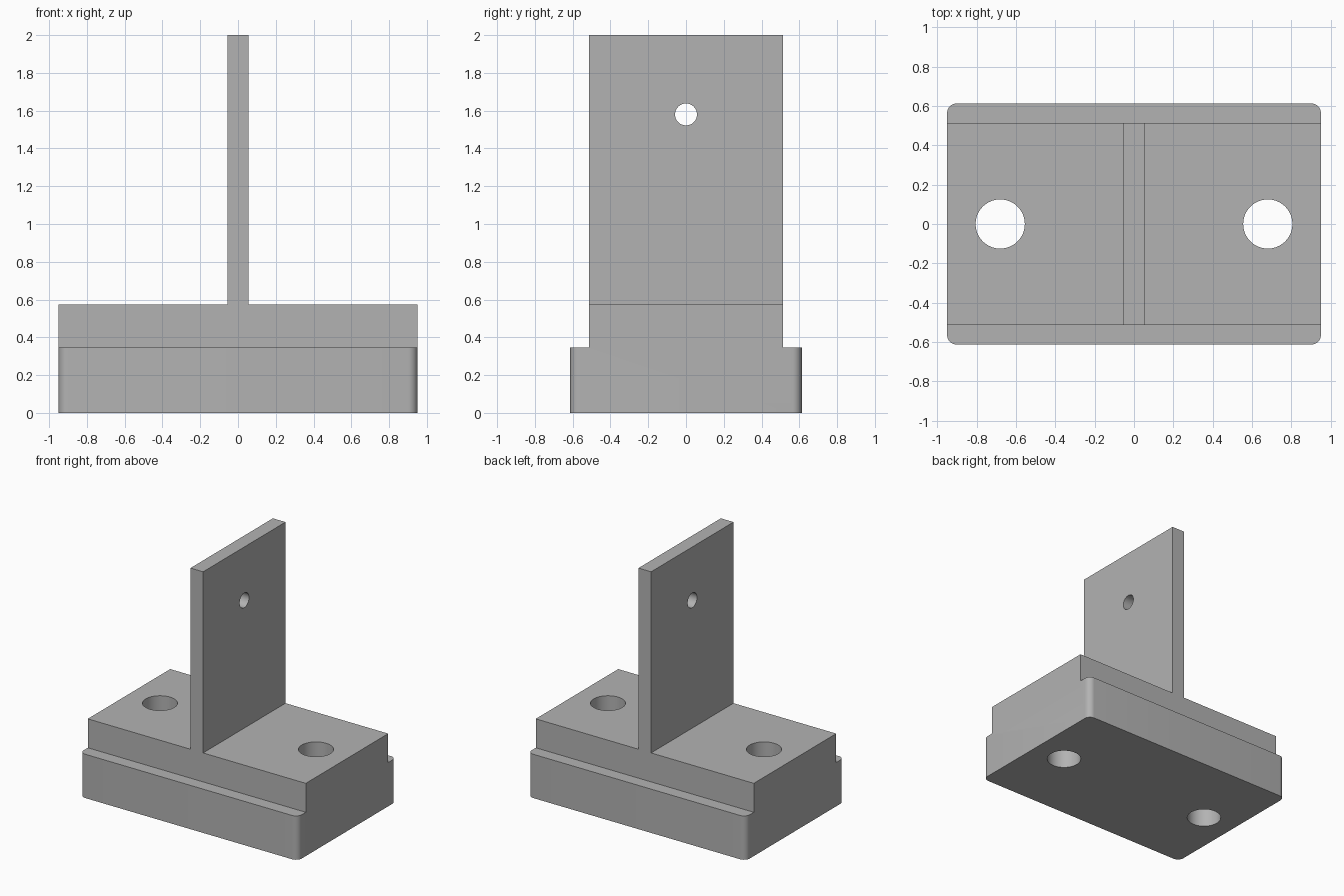
import bpy, bmesh, math
from mathutils import Matrix, Vector

default = bpy.data.objects.get("Cube")
if default:
    bpy.data.objects.remove(default, do_unlink=True)

HALF_X, BASE_Y, BLOCK_Y = 0.95, 0.613, 0.513
BASE_Z, BLOCK_Z, TOP_Z = 0.345, 0.573, 2.0
PLATE_X = 0.055

grey = bpy.data.materials.new("plain grey")
grey.use_nodes = True
colour = (0.45, 0.45, 0.45, 1)
grey.diffuse_color = colour
grey.node_tree.nodes["Principled BSDF"].inputs["Base Color"].default_value = colour


def make_object(name, bm):
    bmesh.ops.recalc_face_normals(bm, faces=bm.faces)
    mesh = bpy.data.meshes.new(name)
    bm.to_mesh(mesh)
    bm.free()
    mesh.materials.append(grey)
    obj = bpy.data.objects.new(name, mesh)
    bpy.context.collection.objects.link(obj)
    return obj


def extrude(name, outline, direction):
    """Solid made by sweeping a closed outline along a direction."""
    bm = bmesh.new()
    face = bm.faces.new([bm.verts.new(p) for p in outline])
    swept = bmesh.ops.extrude_face_region(bm, geom=[face])["geom"]
    verts = [v for v in swept if isinstance(v, bmesh.types.BMVert)]
    bmesh.ops.translate(bm, verts=verts, vec=Vector(direction))
    return make_object(name, bm)


def drill(name, radius, depth, matrix):
    bm = bmesh.new()
    bmesh.ops.create_cone(bm, cap_ends=True, segments=64, radius1=radius,
                          radius2=radius, depth=depth, matrix=matrix)
    return make_object(name, bm)


def combine(target, tool, operation):
    mod = target.modifiers.new(tool.name, "BOOLEAN")
    mod.operation, mod.solver, mod.object = operation, "EXACT", tool
    bpy.context.view_layer.objects.active = target
    bpy.ops.object.modifier_apply(modifier=mod.name)
    bpy.data.objects.remove(tool, do_unlink=True)


# Base slab with rounded upright corners
radius, steps = 0.05, 8
outline = []
for i, (sx, sy) in enumerate([(1, 1), (-1, 1), (-1, -1), (1, -1)]):
    for k in range(steps + 1):
        a = math.pi / 2 * (i + k / steps)
        outline.append((sx * (HALF_X - radius) + radius * math.cos(a),
                        sy * (BASE_Y - radius) + radius * math.sin(a), 0))
bracket = extrude("mounting_bracket", outline, (0, 0, BASE_Z))

# Raised block and thin upright plate as one T profile
right_half = [(HALF_X, BASE_Z), (HALF_X, BLOCK_Z), (PLATE_X, BLOCK_Z), (PLATE_X, TOP_Z)]
profile = right_half + [(-x, z) for x, z in reversed(right_half)]
tee = extrude("block_and_plate", [(x, -BLOCK_Y, z) for x, z in profile], (0, 2 * BLOCK_Y, 0))
combine(bracket, tee, "UNION")

# Two bolt holes through the base, one small hole through the plate
for side in (-1, 1):
    combine(bracket, drill("bolt_hole", 0.125, 2, Matrix.Translation((side * 0.68, 0, 0.3))),
            "DIFFERENCE")
across = Matrix.Translation((0, 0, 1.58)) @ Matrix.Rotation(math.pi / 2, 4, "Y")
combine(bracket, drill("plate_hole", 0.058, 1, across), "DIFFERENCE")

# Smooth the round walls, keep the edges sharp
bpy.ops.object.select_all(action="DESELECT")
bracket.select_set(True)
bpy.context.view_layer.objects.active = bracket
bpy.ops.object.shade_smooth_by_angle(angle=math.radians(30))
